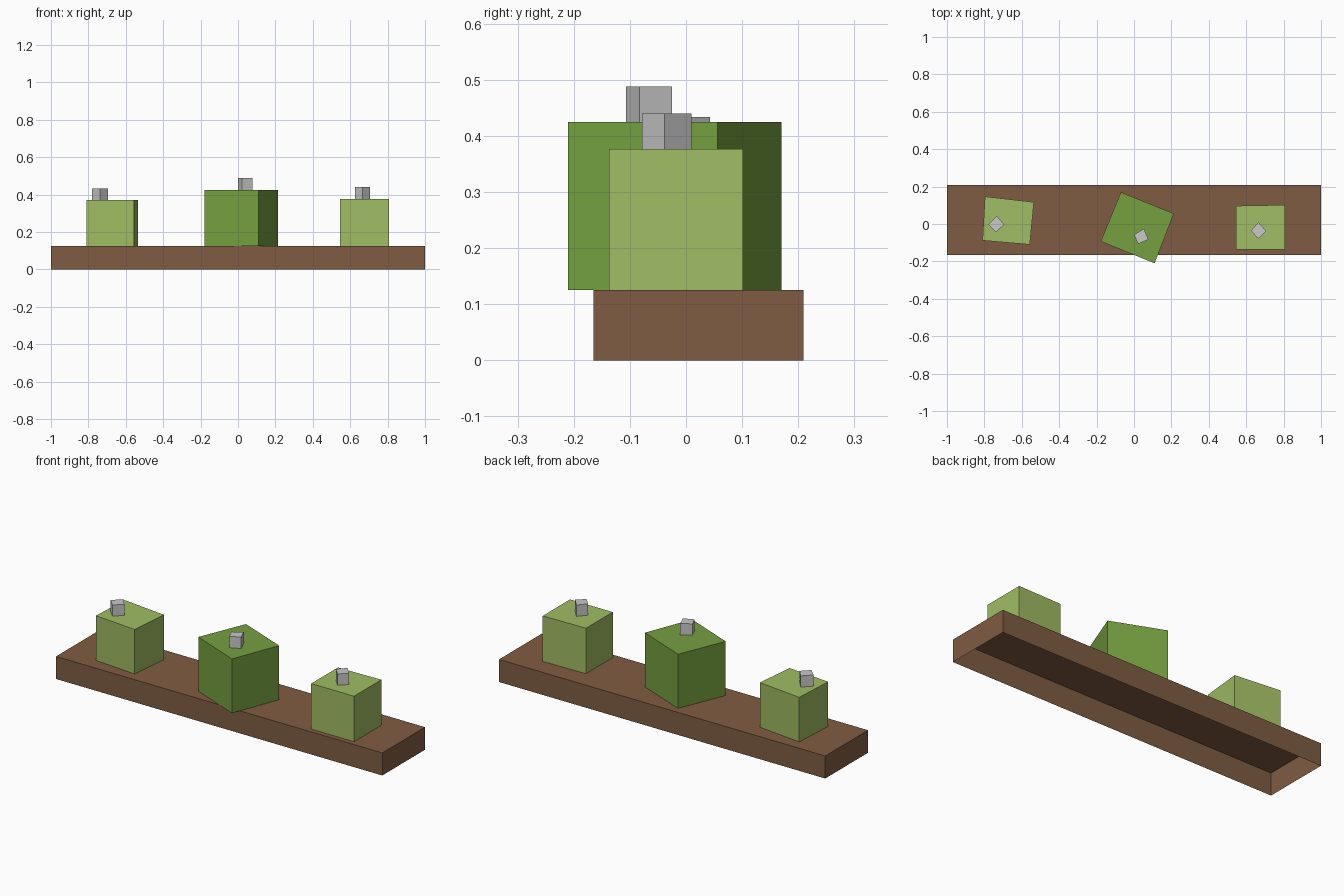
import bpy
import bmesh

cube = bpy.data.objects.get("Cube")
if cube:
    bpy.data.objects.remove(cube, do_unlink=True)


def material(name, rgb):
    mat = bpy.data.materials.new(name)
    mat.use_nodes = True
    colour = (*rgb, 1.0)
    mat.diffuse_color = colour
    bsdf = mat.node_tree.nodes["Principled BSDF"]
    bsdf.inputs["Base Color"].default_value = colour
    bsdf.inputs["Roughness"].default_value = 0.8
    return mat


def open_block(name, outline, bottom, top, mat):
    """Extrude an anticlockwise outline into a block with no underside."""
    bm = bmesh.new()
    lid = bm.faces.new([bm.verts.new((x, y, top)) for x, y in outline])
    upper = list(lid.verts)
    lower = [bm.verts.new((v.co.x, v.co.y, bottom)) for v in upper]
    for i in range(len(upper)):
        j = (i + 1) % len(upper)
        bm.faces.new((lower[i], lower[j], upper[j], upper[i]))
    mesh = bpy.data.meshes.new(name)
    bm.to_mesh(mesh)
    bm.free()
    mesh.materials.append(mat)
    obj = bpy.data.objects.new(name, mesh)
    bpy.context.collection.objects.link(obj)
    return obj


brown = material("brown wood", (0.216, 0.107, 0.054))
light_green = material("light green", (0.352, 0.509, 0.125))
mid_green = material("mid green", (0.178, 0.352, 0.051))
grey = material("light grey", (0.578, 0.578, 0.584))

# Hollow plank, open underneath
DECK = 0.125
open_block("plank", [(-1, -0.165), (1, -0.165), (1, 0.209), (-1, 0.209)],
           0, DECK, brown)

# Slightly skewed blocks, each with a small grey peg on top:
# name, colour, block outline, block top, peg outline, peg top
blocks = [
    ("right", light_green,
     [(-0.81, -0.088), (-0.557, -0.11), (-0.535, 0.117), (-0.797, 0.147)], 0.372,
     [(-0.738, -0.045), (-0.695, -0.003), (-0.733, 0.043), (-0.78, -0.003)], 0.434),
    ("middle", mid_green,
     [(-0.178, -0.093), (0.11, -0.21), (0.213, 0.056), (-0.07, 0.17)], 0.425,
     [(0.022, -0.107), (0.077, -0.083), (0.053, -0.025), (0, -0.057)], 0.488),
    ("left", light_green,
     [(0.545, -0.137), (0.807, -0.137), (0.807, 0.102), (0.545, 0.097)], 0.377,
     [(0.665, -0.078), (0.707, -0.038), (0.665, 0.01), (0.625, -0.036)], 0.44),
]
for side, mat, outline, top, peg, peg_top in blocks:
    open_block(side + "_block", outline, DECK, top, mat)
    open_block(side + "_peg", peg, top, peg_top, grey)
